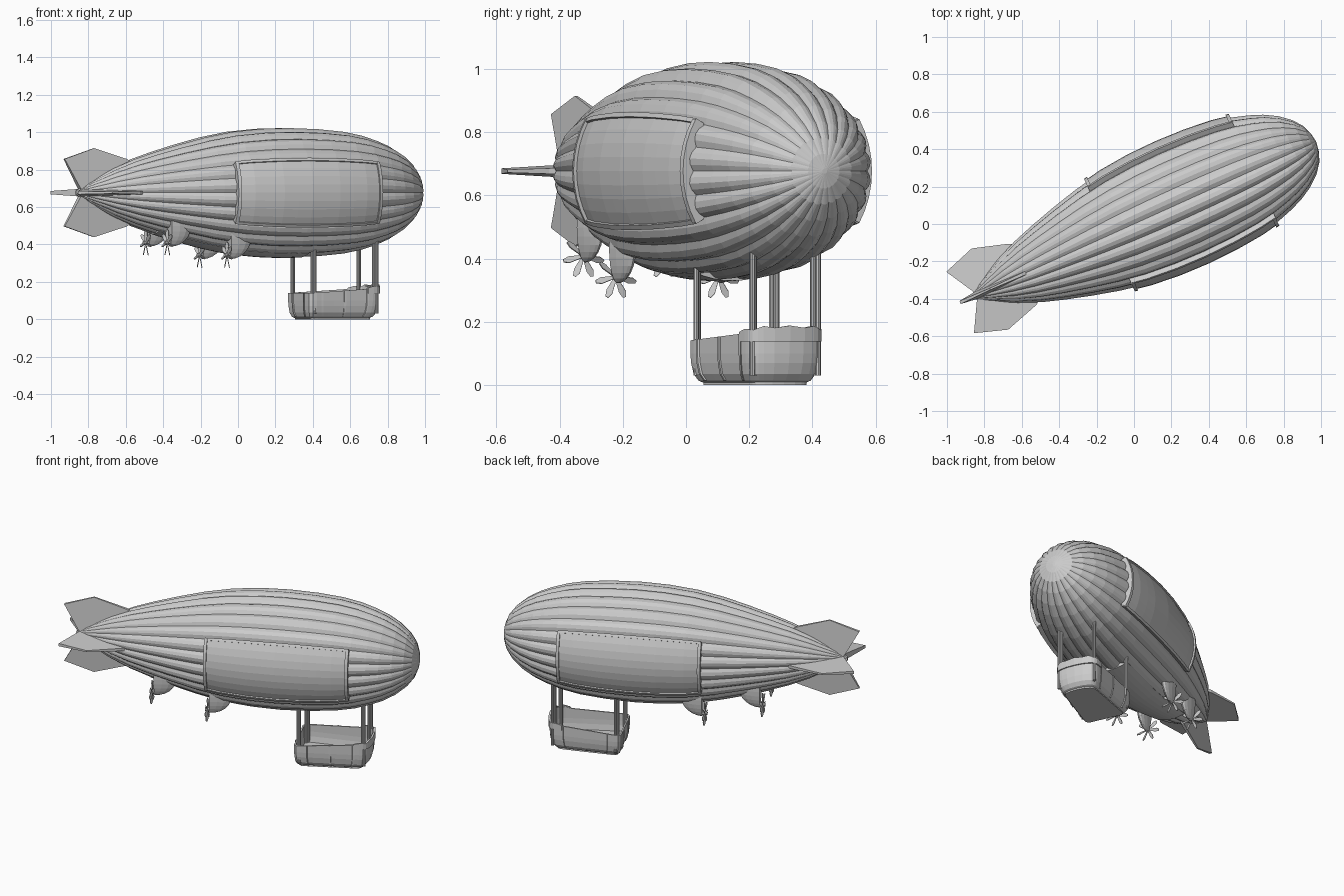
import bpy, bmesh, math
from mathutils import Matrix, Vector

if "Cube" in bpy.data.objects:
    bpy.data.objects.remove(bpy.data.objects["Cube"])

HEADING = Matrix.Rotation(math.radians(24.3), 4, 'Z')
ZC = 0.677

# hull radius along its length
PROFILE = [(-0.95, 0.012), (-0.85, 0.07), (-0.74, 0.128), (-0.62, 0.178), (-0.5, 0.217),
           (-0.36, 0.257), (-0.21, 0.295), (-0.05, 0.325), (0.12, 0.341), (0.28, 0.345),
           (0.45, 0.339), (0.6, 0.325), (0.71, 0.304), (0.80, 0.276), (0.87, 0.248),
           (0.94, 0.208), (1.0, 0.158), (1.04, 0.106), (1.06, 0.055), (1.068, 0.008)]


def radius(u):
    for (a, ra), (b, rb) in zip(PROFILE, PROFILE[1:]):
        if a <= u <= b:
            return ra + (rb - ra) * (u - a) / (b - a)
    return 0.01


def around(u, r, ang):
    return Vector((u, r * math.cos(ang), ZC + r * math.sin(ang)))


def finish(name, bm, smooth=False):
    bm.transform(HEADING)
    bmesh.ops.recalc_face_normals(bm, faces=bm.faces)
    me = bpy.data.meshes.new(name)
    bm.to_mesh(me)
    bm.free()
    ob = bpy.data.objects.new(name, me)
    bpy.context.collection.objects.link(ob)
    if smooth:
        for p in me.polygons:
            p.use_smooth = True
    return ob


def loft(bm, rows, closed=False, caps=False):
    vs = [[bm.verts.new(p) for p in row] for row in rows]
    n = len(rows[0])
    for a, b in zip(vs, vs[1:]):
        for i in range(n if closed else n - 1):
            j = (i + 1) % n
            bm.faces.new((a[i], a[j], b[j], b[i]))
    if caps:
        bm.faces.new(vs[0])
        bm.faces.new(vs[-1])
    return vs


def box(bm, lo, hi):
    m = Matrix.Translation((Vector(lo) + Vector(hi)) / 2) @ Matrix.Diagonal(
        (hi[0] - lo[0], hi[1] - lo[1], hi[2] - lo[2], 1))
    bmesh.ops.create_cube(bm, size=1, matrix=m)


def hull_patch(name, u0, u1, a0, a1, off, nu=10, na=8, thick=0.02):
    # solid slab that follows the hull surface
    bm = bmesh.new()
    rows = []
    for i in range(nu + 1):
        u = u0 + (u1 - u0) * i / nu
        ang = [math.radians(a0 + (a1 - a0) * j / na) for j in range(na + 1)]
        outer = [around(u, radius(u) + off, a) for a in ang]
        inner = [around(u, radius(u) + off - thick, a) for a in reversed(ang)]
        rows.append(outer + inner)
    loft(bm, rows, closed=True, caps=True)
    return finish(name, bm)


# pleated envelope
LOBES, SEG = 24, 4
bm = bmesh.new()
rows = []
for u, r in PROFILE:
    row = []
    for i in range(LOBES * SEG):
        bulge = 0.958 + 0.052 * abs(math.sin(math.pi * i / SEG))
        row.append(around(u, r * bulge, 2 * math.pi * i / (LOBES * SEG)))
    rows.append(row)
loft(bm, rows, closed=True, caps=True)
finish("envelope", bm)

# side panels with raised frames
for side, mid in (("left", 0), ("right", 180)):
    hull_patch(side + "_panel", -0.13, 0.69, mid - 29, mid + 29, 0.012)
    for k in (-1, 1):
        e = mid + 29.5 * k
        hull_patch(f"{side}_frame_rail", -0.14, 0.70, e - 1.3, e + 1.3, 0.02, na=1, thick=0.03)
    for u in (-0.135, 0.695):
        hull_patch(f"{side}_frame_end", u - 0.009, u + 0.009, mid - 30, mid + 30, 0.023, nu=1, thick=0.035)

# belly keel plate
hull_patch("keel_plate", -0.5, 0.36, 248, 292, 0.005)

# tail fins: wedge-shaped, four around the axis
FIN = [(-0.93, 0.02), (-1.02, 0.18), (-0.845, 0.238), (-0.655, 0.18), (-0.56, 0.12)]
for k in range(4):
    bm = bmesh.new()
    turn = Matrix.Translation((0, 0, ZC)) @ Matrix.Rotation(k * math.pi / 2, 4, 'X')
    rows = []
    for s in (-1, 1):
        rows.append([turn @ Vector((u, r, s * (0.021 - 0.068 * r))) for u, r in FIN])
    loft(bm, rows, closed=True, caps=True)
    finish(f"tail_fin_{k}", bm)


# engine pods and propellers
def engine(name, u, v, z):
    bm = bmesh.new()
    m = Matrix.Translation((u + 0.015, v, z + 0.09)) @ Matrix.Diagonal((0.125, 0.03, 0.11, 1))
    bmesh.ops.create_uvsphere(bm, u_segments=16, v_segments=12, radius=1, matrix=m)
    cut = bmesh.ops.bisect_plane(bm, geom=bm.verts[:] + bm.edges[:] + bm.faces[:],
                                 plane_co=(u + 0.014, 0, 0), plane_no=(-1, 0, 0), clear_outer=True)
    bmesh.ops.holes_fill(bm, edges=[e for e in bm.edges if e.is_boundary])
    finish(name + "_pod", bm)
    bm = bmesh.new()
    m = Matrix.Translation((u + 0.008, v, z)) @ Matrix.Rotation(math.pi / 2, 4, 'Y')
    bmesh.ops.create_cone(bm, cap_ends=True, segments=10, radius1=0.011, radius2=0.014, depth=0.045, matrix=m)
    for k in range(7):
        turn = (Matrix.Translation((u, v, z)) @ Matrix.Rotation(2 * math.pi * k / 7, 4, 'X')
                @ Matrix.Rotation(math.radians(30), 4, 'Z'))
        blade = [(-0.005, 0.008), (-0.011, 0.055), (-0.004, 0.072), (0.006, 0.07), (0.011, 0.05), (0.005, 0.008)]
        loft(bm, [[turn @ Vector((x, w, r)) for w, r in blade] for x in (-0.002, 0.002)],
             closed=True, caps=True)
    finish(name + "_propeller", bm)


for s in (-1, 1):
    engine("front_engine", -0.145, s * 0.178, 0.342)
    engine("rear_engine", -0.478, s * 0.14, 0.408)

# gondola plan outline: flat stern, tapering sides, rounded bow
U0, U1 = 0.355, 0.795
half = [(U0, 0.0), (U0, 0.07), (U0, 0.135), (U0 + 0.015, 0.152)]
half += [(U0 + 0.04 + 0.34 * i / 10, 0.153 - 0.028 * i / 10) for i in range(11)]
half += [(0.735 + 0.05 * math.sin(a), 0.075 + 0.05 * math.cos(a))
         for a in [math.radians(d) for d in (20, 40, 60, 80)]]
half += [(0.792, 0.05), (U1, 0.0)]
PLAN = half + [(u, -v) for u, v in reversed(half[1:-1])]


def rim(u, v):
    t = (u - U0) / (U1 - U0)
    z = 0.14 + 0.028 * t
    if u > 0.72:
        z += 0.014 * abs(math.cos(v * 42))
    return z


def shell_point(u, v, level, out=0.0):
    # level 0..1 from keel to rim; lower levels tuck inward
    inset, z = [(0.042, 0.004), (0.022, 0.014), (0.009, 0.035), (0.002, 0.07), (0, 0.1), (0, rim(u, v))][level]
    um = (U0 + U1) / 2
    tuck = inset * (0.6 if u < um else 1.3)
    return Vector((um + (u - um) * (1 + (out - tuck) / 0.22), v * (1 + (out - inset) / 0.15), z))


bm = bmesh.new()
rows = [[shell_point(u, v, k) for u, v in PLAN] for k in range(6)]
rows += [[shell_point(u, v, k, -0.009) for u, v in PLAN] for k in (5, 4, 3, 2)]
loft(bm, rows, closed=True, caps=True)
finish("gondola_body", bm)

# gondola base plate
bm = bmesh.new()
loft(bm, [[Vector((p.x, p.y, z)) for p in [shell_point(u, v, 1, -0.012) for u, v in PLAN]] for z in (0, 0.01)],
     closed=True, caps=True)
finish("gondola_base", bm)

# gondola ribs
for i in range(len(PLAN)):
    u, v = PLAN[i]
    on_side = any(abs(u - t) < 0.012 for t in (0.43, 0.565, 0.70)) and abs(v) > 0.1
    on_stern = u == U0 and abs(abs(v) - 0.07) < 0.01
    if on_side or on_stern:
        du, dv = (0.006, 0) if on_side else (0, 0.006)
        bm = bmesh.new()
        rows = []
        for k in range(1, 6):
            pts = [shell_point(u + a * du, v + a * dv, k, o) for a, o in ((-1, 0.005), (1, 0.005), (1, -0.004), (-1, -0.004))]
            rows.append(pts)
        loft(bm, rows, closed=True, caps=True)
        finish("gondola_rib", bm)

# raised coaming around the bow
bow = [p for p in PLAN if p[0] > 0.7]
bm = bmesh.new()
rows = []
for u, v in bow:
    a, b = shell_point(u, v, 5, 0.007), shell_point(u, v, 5, -0.004)
    lift, drop = Vector((0, 0, 0.006)), Vector((0, 0, rim(u, v) - 0.138))
    rows.append([a + lift, b + lift, b - drop, a - drop])
loft(bm, rows, closed=True, caps=True)
finish("bow_coaming", bm)

# suspension posts
for s in (-1, 1):
    for name, u, v, top in (("rear_post", 0.382, 0.134, 0.39), ("front_post", 0.757, 0.108, 0.43)):
        bm = bmesh.new()
        for d in (-0.006, 0.006):
            m = Matrix.Translation((u + d, s * v + d * s, (top + 0.03) / 2))
            bmesh.ops.create_cone(bm, cap_ends=True, segments=10, radius1=0.009, radius2=0.009,
                                  depth=top - 0.03, matrix=m)
        finish(name, bm)
